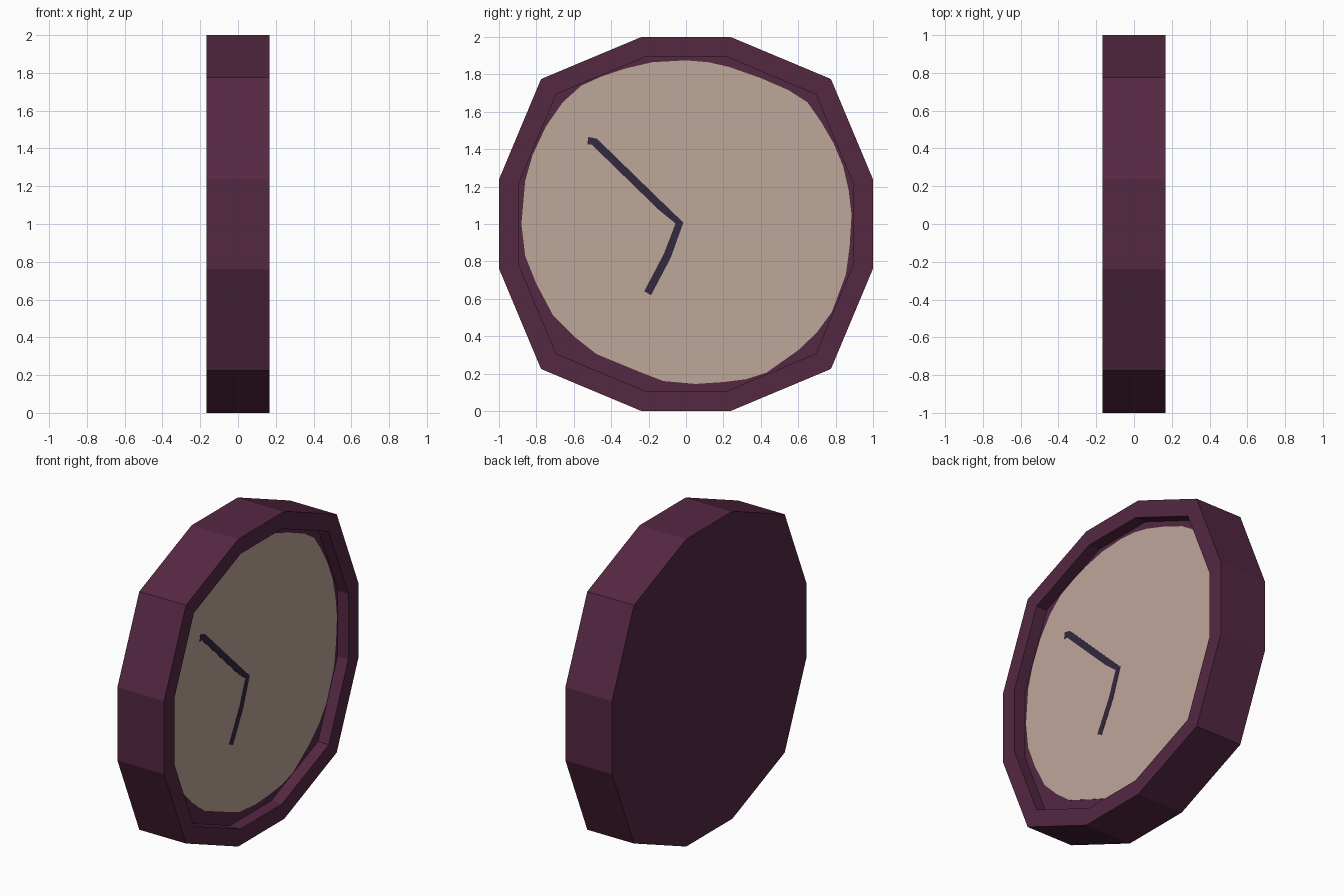
import bpy, bmesh, math
from mathutils import Vector

if "Cube" in bpy.data.objects:
    bpy.data.objects.remove(bpy.data.objects["Cube"])

HALF = 0.168      # half depth of the case
FLOOR = 0.09      # x of the recessed dial floor


def material(name, rgb):
    m = bpy.data.materials.new(name)
    m.diffuse_color = (*rgb, 1)
    m.use_nodes = True
    m.node_tree.nodes["Principled BSDF"].inputs["Base Color"].default_value = m.diffuse_color
    return m


plum = material("plum", (0.09, 0.021, 0.055))
beige = material("beige", (0.52, 0.385, 0.32))
ink = material("dark ink", (0.035, 0.021, 0.052))


def finish(bm, name, mat):
    bmesh.ops.recalc_face_normals(bm, faces=bm.faces)
    me = bpy.data.meshes.new(name)
    bm.to_mesh(me)
    bm.free()
    me.materials.append(mat)
    ob = bpy.data.objects.new(name, me)
    bpy.context.collection.objects.link(ob)
    return ob


def ring(bm, pts, x):
    return [bm.verts.new((x, y, z)) for y, z in pts]


def bridge(bm, a, b):
    for i in range(len(a)):
        j = (i + 1) % len(a)
        bm.faces.new((a[i], a[j], b[j], b[i]))


def plate(name, pts, x, thick, mat):
    bm = bmesh.new()
    back, front = ring(bm, pts, x), ring(bm, pts, x + thick)
    bridge(bm, back, front)
    bm.faces.new(back)
    bm.faces.new(front)
    return finish(bm, name, mat)


# Twelve-sided outline: one corner trio turned through four quarters
outline = []
for q in range(4):
    c, s = round(math.cos(q * math.pi / 2)), round(math.sin(q * math.pi / 2))
    for y, z in ((1, 0.238), (0.775, 0.775), (0.238, 1)):
        outline.append((c * y - s * z, s * y + c * z))


def scaled(k):
    return [(y * k, 1 + z * k) for y, z in outline]


# Case: solid back, outer wall, front rim and recessed floor
bm = bmesh.new()
rings = [ring(bm, scaled(k), x) for k, x in
         ((1, -HALF), (1, HALF), (0.895, HALF), (0.895, FLOOR))]
for a, b in zip(rings, rings[1:]):
    bridge(bm, a, b)
bm.faces.new(rings[0])
bm.faces.new(rings[-1])
finish(bm, "clock_case", plum)

# Painted dial with its uneven edge
dial = [(0, 1.875), (0.12, 1.865), (0.23, 1.84), (0.40, 1.78), (0.55, 1.715),
        (0.65, 1.65), (0.72, 1.55), (0.79, 1.43), (0.84, 1.31), (0.87, 1.18),
        (0.885, 1.05), (0.875, 0.88), (0.855, 0.73), (0.78, 0.53), (0.70, 0.42),
        (0.60, 0.325), (0.43, 0.205), (0.32, 0.17), (0.20, 0.155), (0.05, 0.145),
        (-0.12, 0.16), (-0.25, 0.21), (-0.48, 0.305), (-0.60, 0.40), (-0.71, 0.51),
        (-0.80, 0.68), (-0.86, 0.83), (-0.88, 1.0), (-0.86, 1.23), (-0.82, 1.37),
        (-0.75, 1.52), (-0.66, 1.65), (-0.56, 1.74), (-0.45, 1.79), (-0.33, 1.83),
        (-0.18, 1.865)]
plate("dial", dial, FLOOR, 0.003, beige)


# Hands: one bent stroke from the minute tip over the pivot to the hour tip
def stroke(path, w):
    left, right = [], []
    for i, p in enumerate(path):
        a = Vector(path[max(i - 1, 0)])
        b = Vector(path[min(i + 1, len(path) - 1)])
        d = (b - a).normalized()
        n = Vector((-d.y, d.x)) * w / 2
        left.append(tuple(Vector(p) + n))
        right.append(tuple(Vector(p) - n))
    return left + right[::-1]


plate("hands", stroke([(-0.525, 1.445), (-0.49, 1.44), (-0.13, 1.09),
                       (-0.035, 1.005), (-0.10, 0.83), (-0.205, 0.63)], 0.042),
      FLOOR + 0.003, 0.002, ink)
